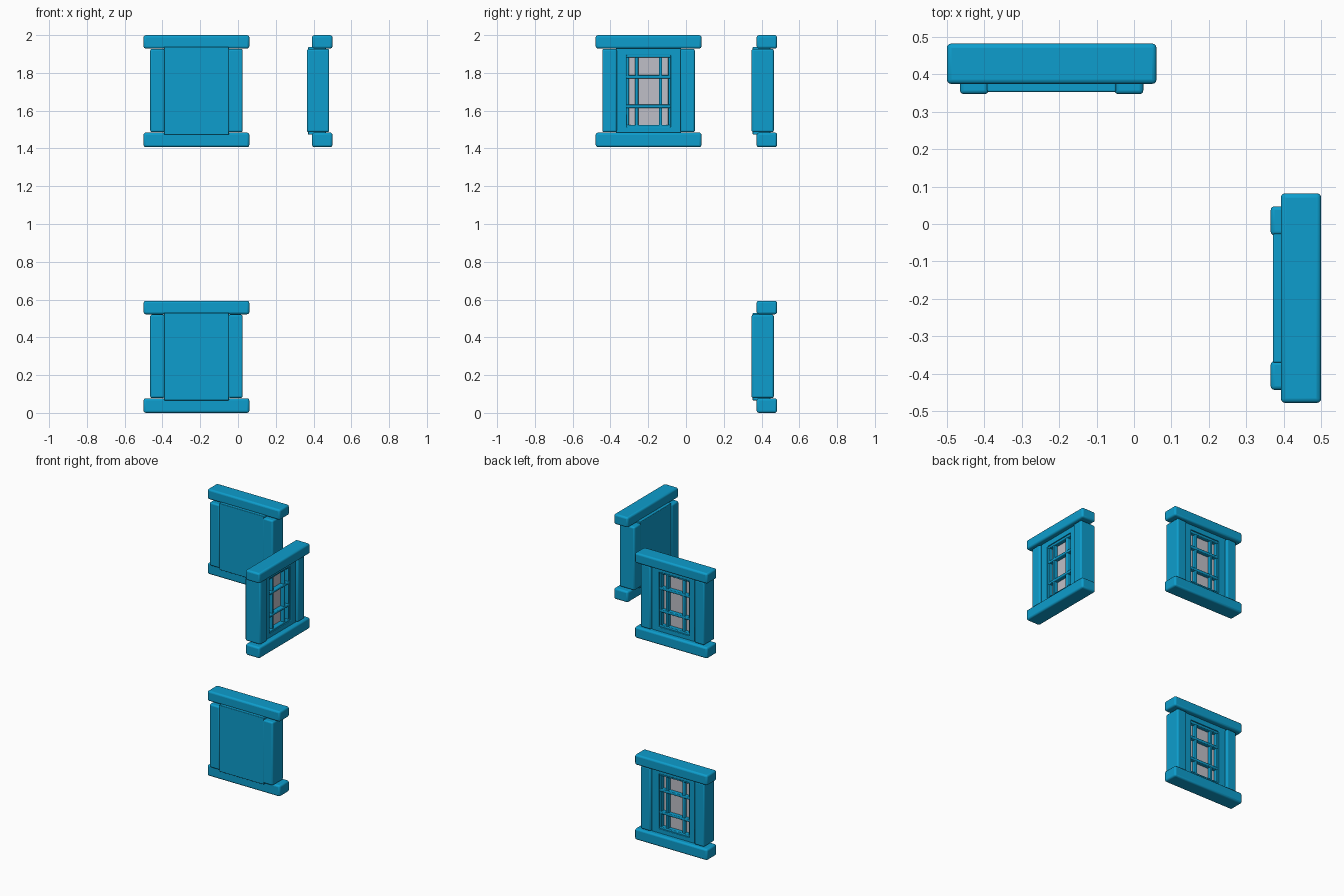
import bpy, bmesh, math
from mathutils import Matrix, Vector

cube = bpy.data.objects.get("Cube")
if cube:
    bpy.data.objects.remove(cube)


def material(name, colour):
    m = bpy.data.materials.new(name)
    m.use_nodes = True
    m.diffuse_color = (*colour, 1)
    m.node_tree.nodes["Principled BSDF"].inputs["Base Color"].default_value = (*colour, 1)
    return m


BLUE = material("blue paint", (0.004, 0.34, 0.61))
GLASS = material("pale grey glass", (0.52, 0.52, 0.57))


def box_mesh(lo, hi):
    lo, hi = Vector(lo), Vector(hi)
    bm = bmesh.new()
    bmesh.ops.create_cube(bm, size=1)
    bmesh.ops.scale(bm, vec=hi - lo, verts=bm.verts)
    bmesh.ops.translate(bm, vec=(lo + hi) / 2, verts=bm.verts)
    return bm


def finish(bm, name, place, bevel):
    me = bpy.data.meshes.new(name)
    bm.normal_update()
    bm.to_mesh(me)
    bm.free()
    me.materials.append(BLUE)
    me.materials.append(GLASS)
    ob = bpy.data.objects.new(name, me)
    ob.matrix_world = place
    bpy.context.collection.objects.link(ob)
    mod = ob.modifiers.new("rounded edges", "BEVEL")
    mod.width, mod.segments = bevel, 3
    bpy.ops.object.select_all(action="DESELECT")
    ob.select_set(True)
    bpy.context.view_layer.objects.active = ob
    bpy.ops.object.shade_smooth_by_angle(angle=math.radians(40))


def box(name, lo, hi, place, bevel=0.01):
    finish(box_mesh(lo, hi), name, place, bevel)


# Opening size shared by the panel and its bars
HALF, LOW, HIGH = 0.117, 0.105, 0.487
FRONT, PANE = 0.1, 0.062


def panel(name, place):
    """Solid panel with a recessed glazed opening on its outer face."""
    bm = box_mesh((-0.172, 0.006, 0.066), (0.172, FRONT, 0.53))
    bm.normal_update()
    face = max(bm.faces, key=lambda f: f.normal.y)
    bmesh.ops.inset_region(bm, faces=[face], thickness=0.03)
    for v in face.verts:
        v.co.x = math.copysign(HALF, v.co.x)
        v.co.z = HIGH if v.co.z > 0.3 else LOW
    bmesh.ops.inset_region(bm, faces=[face], thickness=0.0001, depth=0)
    for v in face.verts:
        v.co.y = PANE
    face.material_index = 1
    finish(bm, name, place, 0.004)


def window(label, place):
    # Sill and lintel
    box(label + "_sill", (-0.28, 0.027, 0), (0.28, 0.135, 0.077), place, 0.012)
    box(label + "_lintel", (-0.28, 0.027, 0.522), (0.28, 0.135, 0.593), place, 0.012)
    # Side posts
    for side, s in (("right", -1), ("left", 1)):
        a, b = sorted((s * 0.168, s * 0.245))
        box(f"{label}_{side}_post", (a, 0, 0.079), (b, 0.118, 0.52), place)
    panel(label + "_panel", place)
    # Glazing bars and thin sash around the glass
    t, inner, outer = 0.009, PANE - 0.01, FRONT - 0.012
    for i, u in enumerate((-HALF + 0.004, -0.063, 0.063, HALF - 0.004)):
        box(f"{label}_upright_bar_{i}", (u - t, inner, LOW - 0.005),
            (u + t, outer, HIGH + 0.005), place, 0.005)
    for i, z in enumerate((LOW + 0.004, 0.216, 0.372, HIGH - 0.004)):
        box(f"{label}_cross_bar_{i}", (-HALF - 0.005, inner, z - t),
            (HALF + 0.005, outer + 0.003, z + t), place, 0.005)


back = (-0.22, 0.347)
window("lower_window", Matrix.Translation((*back, 0)))
window("upper_window", Matrix.Translation((*back, 1.407)))
window("side_window", Matrix.Translation((0.365, -0.198, 1.407))
       @ Matrix.Rotation(-math.pi / 2, 4, "Z"))
